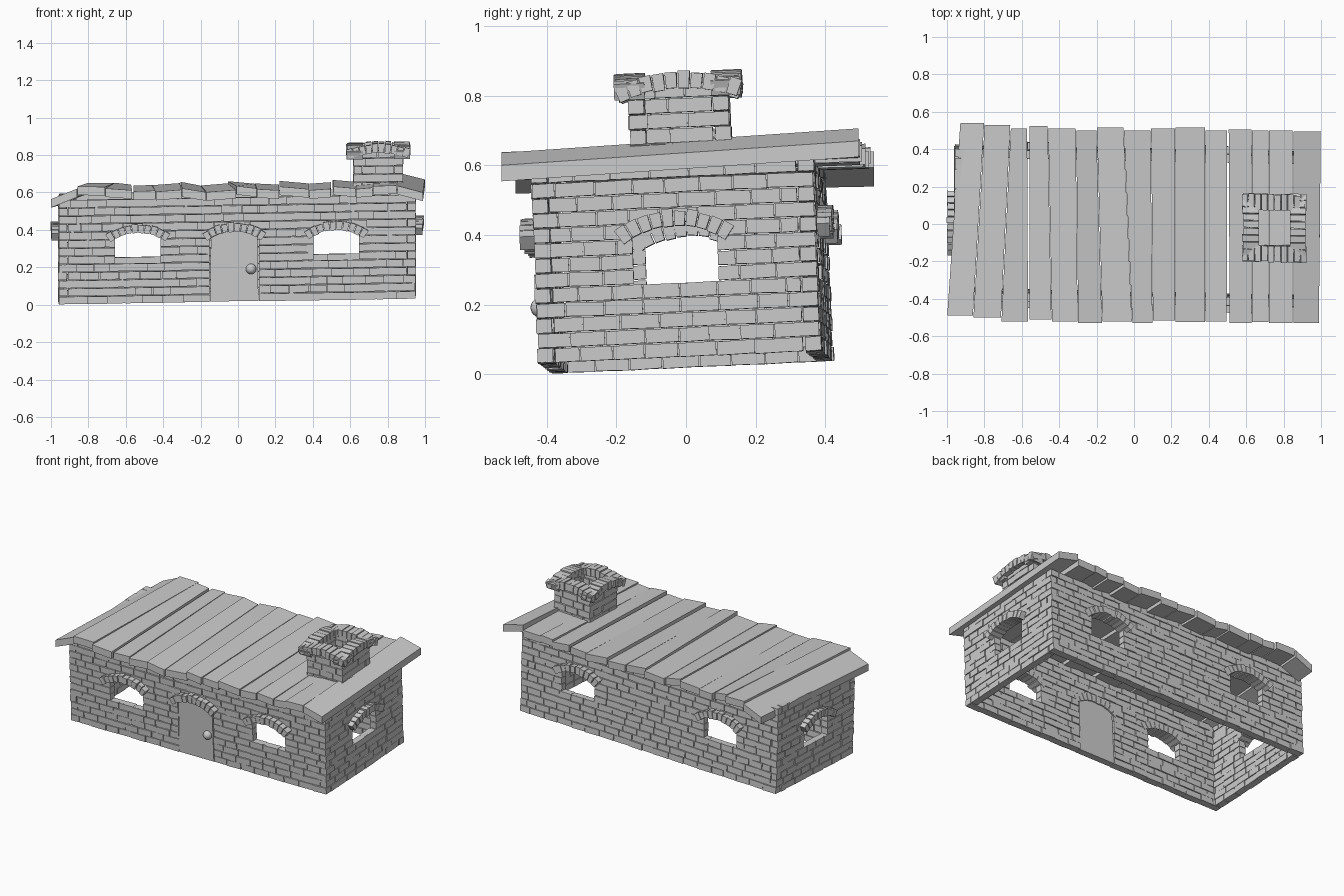
import bpy, bmesh, math, random
from mathutils import Matrix, Vector

if "Cube" in bpy.data.objects:
    bpy.data.objects.remove(bpy.data.objects["Cube"])

random.seed(4)
ROW = 0.043          # brick course height
T = 0.045            # wall thickness


def warp(p):
    # whole building leans and its ground line rises to the right and back
    x, y, z = p
    return Vector((x, y - 0.02 * x - 0.04 * z,
                   z + 0.016 * (x + 0.96) + 0.045 * (y + 0.405)))


def placer(angle, off, cx=-0.005, cy=0.0):
    # maps (along wall, outward depth, height) to the world
    rot = Matrix.Rotation(angle, 3, 'Z')
    return lambda u, d, z: warp(rot @ Vector((u, -(off + d), z)) + Vector((cx, cy, 0)))


def prism(bm, pts, d0, d1, place):
    # extrudes an outline on the wall plane between two depths
    outer = [bm.verts.new(place(u, d1, z)) for u, z in pts]
    inner = [bm.verts.new(place(u, d0, z)) for u, z in pts]
    bm.faces.new(outer)
    bm.faces.new(inner[::-1])
    n = len(pts)
    for i in range(n):
        j = (i + 1) % n
        bm.faces.new((outer[i], inner[i], inner[j], outer[j]))


def finish(bm, name):
    bmesh.ops.recalc_face_normals(bm, faces=bm.faces)
    me = bpy.data.meshes.new(name)
    bm.to_mesh(me)
    bm.free()
    ob = bpy.data.objects.new(name, me)
    bpy.context.collection.objects.link(ob)
    return ob


def rect(a, b, z0, z1):
    return [(a, z0), (b, z0), (b, z1), (a, z1)]


def jit(s):
    return random.uniform(-s, s)


def brick_wall(name, place, half, rows, z0=0.0, openings=(), parity=0):
    bricks, mortar = bmesh.new(), bmesh.new()
    for r in range(rows):
        za, zb = z0 + r * ROW, z0 + (r + 1) * ROW
        h = half if (r + parity) % 2 == 0 else half - T - 0.003
        # split the course around door and window openings
        spans, start = [], -h
        for c, w, lo, hi in sorted(openings):
            if lo <= r < hi:
                spans.append((start, c - w))
                start = c + w
        spans.append((start, h))
        for a, b in spans:
            prism(mortar, rect(a + 0.005, b - 0.005, za + 0.002, zb - 0.002),
                  -T + 0.007, -0.007, place)
            u = a
            while u < b - 1e-4:
                first = random.uniform(0.05, 0.1) if u == a else random.uniform(0.085, 0.115)
                v = u + first
                if b - v < 0.04:
                    v = b
                d = jit(0.003)
                g = 0.0018
                s = jit(0.0015)
                prism(bricks, [(u + g, za + g + s), (v - g, za + g - s),
                               (v - g, zb - g - s), (u + g, zb - g + s)], -T + d, d, place)
                u = v
    finish(bricks, name + "_bricks")
    finish(mortar, name + "_mortar")


def arc_point(c, crown, rad, extra, ang):
    r = rad + extra
    return (c + r * math.sin(ang), crown - rad + r * math.cos(ang))


def brick_arch(name, place, c, crown, rad, ang, n, height, d0, d1):
    bm = bmesh.new()
    step = 2 * ang / n
    for i in range(n):
        a = -ang + i * step + step * 0.06
        b = -ang + (i + 1) * step - step * 0.06
        e, lo = height + jit(0.004), jit(0.003)
        pts = [arc_point(c, crown, rad, lo, a), arc_point(c, crown, rad, lo, b),
               arc_point(c, crown, rad, e, b), arc_point(c, crown, rad, e, a)]
        prism(bm, pts, d0, d1 + jit(0.005), place)
    finish(bm, name)


# four outer walls with windows, a door gap and brick arches
WIN_L, WIN_R = (-0.53, 0.12, 5, 9), (0.53, 0.12, 5, 9)
DOOR = (-0.015, 0.13, 0, 9)
SIDE = (0.0, 0.12, 5, 9)
walls = [
    ("front_wall", 0, 0.405, 0.955, 0, [WIN_L, DOOR, WIN_R]),
    ("right_wall", 90, 0.955, 0.405, 1, [SIDE]),
    ("back_wall", 180, 0.405, 0.955, 0, [WIN_L, WIN_R]),
    ("left_wall", 270, 0.955, 0.405, 1, [SIDE]),
]
for name, deg, off, half, par, holes in walls:
    place = placer(math.radians(deg), off)
    brick_wall(name, place, half, 13, 0.0, holes, par)
    for k, (c, w, lo, hi) in enumerate(holes):
        brick_arch(f"{name}_arch_{k + 1}", place, c, 0.378, 0.25, math.radians(36),
                   10, 0.046, -T - 0.002, 0.04)

# door panel with a curved top, and its round knob
front = placer(0, 0.405)
bm = bmesh.new()
top = [arc_point(-0.015, 0.378, 0.25, 0, math.radians(a)) for a in range(30, -31, -6)]
prism(bm, [(-0.144, 0.004), (0.114, 0.004)] + top, -0.04, 0.002, front)
finish(bm, "door")
bpy.ops.mesh.primitive_uv_sphere_add(segments=20, ring_count=12, radius=0.028,
                                     location=front(0.075, 0.005, 0.175))
bpy.context.object.name = "door_knob"
bpy.ops.object.shade_smooth()

# hollow chimney with a flared ring of arched bricks
for name, deg, off, half, par in [("chimney_front", 0, 0.145, 0.133, 0),
                                  ("chimney_right", 90, 0.133, 0.145, 1),
                                  ("chimney_back", 180, 0.145, 0.133, 0),
                                  ("chimney_left", 270, 0.133, 0.145, 1)]:
    place = placer(math.radians(deg), off, 0.75, 0.025)
    brick_wall(name, place, half, 6, 0.53, (), par)
    wide = half + 0.035
    brick_arch(name + "_cap", place, 0, 0.772, 0.45, math.asin(wide / 0.48),
               10, 0.048, -0.05, 0.035)

# uneven roof planks: left x front/back, right x front/back,
# front top height left/right, y front/back, rise towards the back
planks = [
    (-1.00, -0.93, -0.86, -0.80, 0.565, 0.62, -0.49, 0.54, 0.02),
    (-0.86, -0.80, -0.71, -0.66, 0.632, 0.630, -0.50, 0.53, 0.02),
    (-0.71, -0.66, -0.565, -0.57, 0.622, 0.612, -0.52, 0.51, 0.03),
    (-0.56, -0.56, -0.44, -0.46, 0.606, 0.610, -0.51, 0.525, 0.03),
    (-0.44, -0.46, -0.30, -0.31, 0.604, 0.615, -0.52, 0.51, 0.035),
    (-0.30, -0.31, -0.17, -0.20, 0.622, 0.602, -0.53, 0.50, 0.035),
    (-0.17, -0.20, -0.01, -0.055, 0.602, 0.614, -0.52, 0.515, 0.035),
    (-0.01, -0.055, 0.10, 0.09, 0.635, 0.622, -0.53, 0.50, 0.025),
    (0.10, 0.09, 0.22, 0.22, 0.618, 0.612, -0.515, 0.51, 0.03),
    (0.22, 0.22, 0.38, 0.38, 0.632, 0.618, -0.525, 0.515, 0.03),
    (0.38, 0.38, 0.497, 0.50, 0.612, 0.620, -0.52, 0.50, 0.035),
    (0.51, 0.505, 0.63, 0.63, 0.632, 0.622, -0.53, 0.505, 0.035),
    (0.63, 0.63, 0.72, 0.72, 0.618, 0.626, -0.525, 0.50, 0.05),
    (0.72, 0.72, 0.85, 0.85, 0.634, 0.638, -0.53, 0.50, 0.035),
    (0.85, 0.85, 0.99, 1.00, 0.636, 0.600, -0.53, 0.495, 0.07),
]
for i, (lf, lb, rf, rb, zl, zr, y0, y1, rise) in enumerate(planks):
    bm = bmesh.new()
    g = 0.0015
    ring = []
    for t in (0, -0.046):
        ring.append([bm.verts.new(p) for p in (
            (lf + g, y0, zl + t), (rf - g, y0, zr + t),
            (rb - g, y1, zr + t + rise), (lb + g, y1, zl + t + rise))])
    bm.faces.new(ring[0])
    bm.faces.new(ring[1][::-1])
    for a in range(4):
        b = (a + 1) % 4
        bm.faces.new((ring[0][a], ring[1][a], ring[1][b], ring[0][b]))
    finish(bm, f"roof_plank_{i + 1:02d}")
